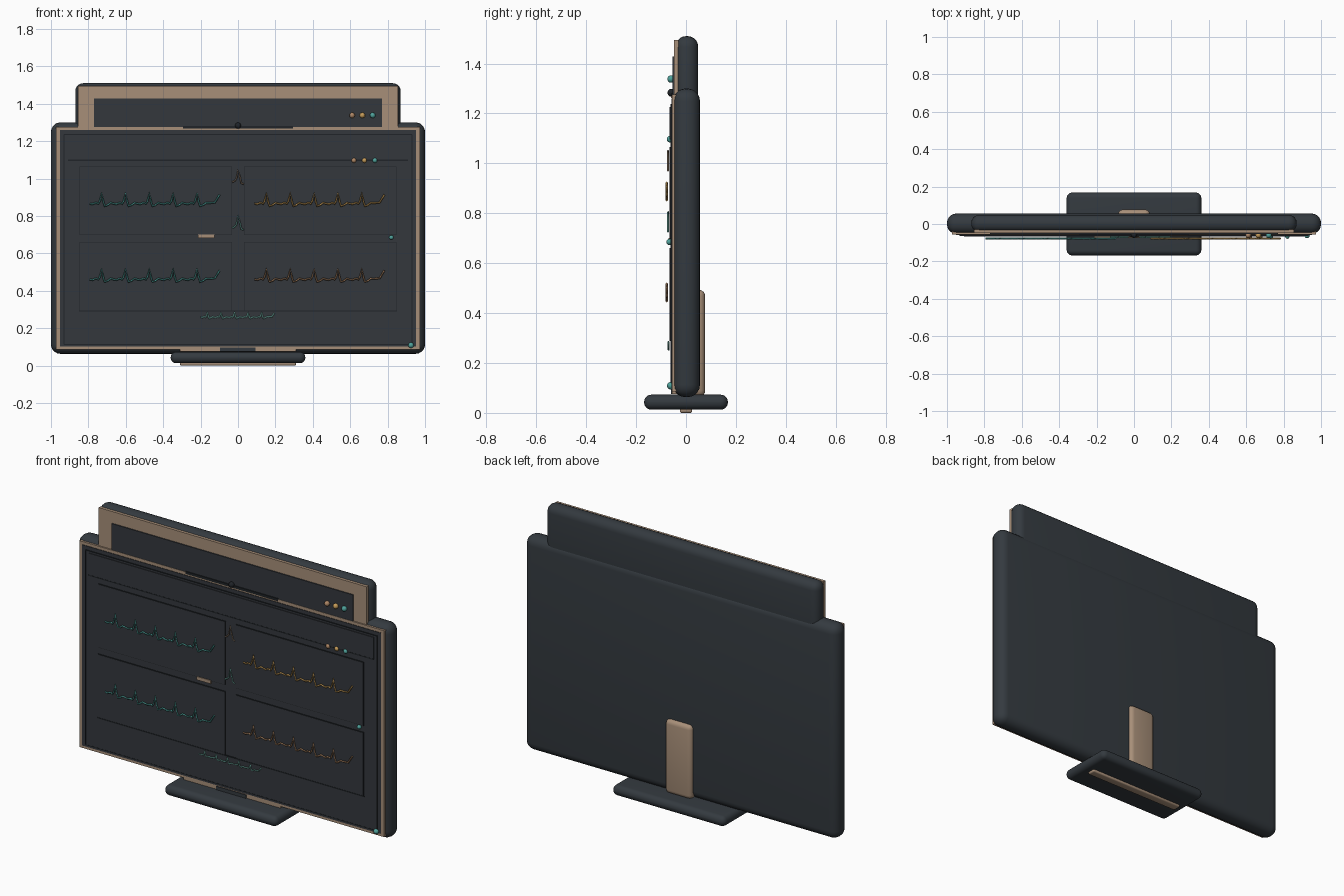
import bpy, bmesh, math
from mathutils import Vector

if "Cube" in bpy.data.objects:
    bpy.data.objects.remove(bpy.data.objects["Cube"])


def material(name, rgb):
    m = bpy.data.materials.new(name)
    m.diffuse_color = (*rgb, 1)
    m.use_nodes = True
    m.node_tree.nodes["Principled BSDF"].inputs["Base Color"].default_value = m.diffuse_color
    return m


SLATE = material("slate shell", (0.034, 0.042, 0.050))
SCREEN = material("dark screen", (0.034, 0.039, 0.046))
BLACK = material("charcoal", (0.014, 0.017, 0.021))
TAN = material("warm tan", (0.39, 0.275, 0.19))
TEAL = material("teal", (0.08, 0.36, 0.33))
AMBER = material("amber", (0.56, 0.33, 0.10))
COPPER = material("copper", (0.42, 0.24, 0.13))
MINT = material("mint", (0.22, 0.58, 0.50))


def finish(bm, name, mat, smooth=False):
    me = bpy.data.meshes.new(name)
    bm.to_mesh(me)
    bm.free()
    me.materials.append(mat)
    ob = bpy.data.objects.new(name, me)
    bpy.context.collection.objects.link(ob)
    if smooth:
        bpy.context.view_layer.objects.active = ob
        bpy.ops.object.select_all(action='DESELECT')
        ob.select_set(True)
        bpy.ops.object.shade_smooth_by_angle(angle=math.radians(35))
    return ob


def box(name, mat, x, y, z, bevel=0, segments=5):
    """Box from (min, max) ranges, with optional rounded edges."""
    bm = bmesh.new()
    bmesh.ops.create_cube(bm, size=1)
    lo, hi = Vector((x[0], y[0], z[0])), Vector((x[1], y[1], z[1]))
    for v in bm.verts:
        v.co = Vector([(a + b) / 2 + c * (b - a) for a, b, c in zip(lo, hi, v.co)])
    if bevel:
        bmesh.ops.bevel(bm, geom=bm.edges[:], offset=bevel, segments=segments,
                        profile=0.5, affect='EDGES', clamp_overlap=True)
    return finish(bm, name, mat, bevel > 0)


def ball(name, mat, x, y, z, r):
    bm = bmesh.new()
    bmesh.ops.create_uvsphere(bm, u_segments=16, v_segments=10, radius=r)
    bmesh.ops.translate(bm, verts=bm.verts, vec=(x, y, z))
    return finish(bm, name, mat, True)


def wire(name, mat, points, y, r):
    """Thin tube through (x, z) points."""
    cu = bpy.data.curves.new(name, 'CURVE')
    cu.dimensions = '3D'
    cu.bevel_depth = r
    cu.bevel_resolution = 0
    cu.use_fill_caps = True
    sp = cu.splines.new('POLY')
    sp.points.add(len(points) - 1)
    for p, (px, pz) in zip(sp.points, points):
        p.co = (px, y, pz, 1)
    cu.materials.append(mat)
    ob = bpy.data.objects.new(name, cu)
    bpy.context.collection.objects.link(ob)
    return ob


# One beat of the pulse trace: (fraction of the period, height)
BEAT = [(0, 0.05), (0.12, 0.0), (0.22, 0.10), (0.30, 0.12), (0.36, 0.02),
        (0.43, 0.30), (0.50, 1.0), (0.57, 0.25), (0.63, -0.18), (0.75, -0.08), (0.88, 0.12)]


def trace(name, mat, x0, period, beats, z, height, y, r):
    pts = [(x0 + (i + f) * period, z + h * height) for i in range(beats) for f, h in BEAT]
    pts += [(x0 + (beats + f) * period, z + h * height) for f, h in ((0, 0.1), (0.25, 0.15), (0.45, 0.85))]
    return wire(name, mat, pts, y, r)


# Main housing and the second panel behind it
box("main_housing", SLATE, (-1, 1), (-0.052, 0.056), (0.063, 1.3), 0.05)
box("rear_housing", SLATE, (-0.87, 0.87), (-0.042, 0.049), (1.1, 1.51), 0.043)
box("rear_bezel", TAN, (-0.855, 0.855), (-0.048, -0.03), (1.2, 1.495))
box("rear_screen", SCREEN, (-0.77, 0.77), (-0.054, -0.04), (1.2, 1.428))

# Front bezel and layered screen
box("front_bezel", TAN, (-0.972, 0.972), (-0.056, -0.03), (0.086, 1.276))
box("bezel_bottom_bar", TAN, (-0.31, 0.31), (-0.056, -0.03), (0.076, 0.1))
box("screen_surround", SCREEN, (-0.953, 0.953), (-0.059, -0.045), (0.101, 1.259))


def outline(name, x, z, y, w=0.005):
    """Thin dark frame around a screen region."""
    for i, xx in enumerate(x):
        box(f"{name}_side_{i}", BLACK, (xx - w / 2, xx + w / 2), (y - 0.001, y + 0.003), z)
    for i, zz in enumerate(z):
        box(f"{name}_edge_{i}", BLACK, x, (y - 0.001, y + 0.003), (zz - w / 2, zz + w / 2))


box("screen_glass", SCREEN, (-0.93, 0.93), (-0.062, -0.05), (0.113, 1.235))
outline("screen_outline", (-0.93, 0.93), (0.113, 1.235), -0.062)
box("header_bar", SCREEN, (-0.91, 0.91), (-0.066, -0.055), (1.1, 1.225))
box("header_line", BLACK, (-0.91, 0.91), (-0.067, -0.06), (1.095, 1.101))

# Four chart panels with traces
panels = [(-1, 0.70, TEAL, "upper_left"), (1, 0.70, AMBER, "upper_right"),
          (-1, 0.295, TEAL, "lower_left"), (1, 0.295, COPPER, "lower_right")]
for side, z, mat, label in panels:
    xs = sorted((side * 0.035, side * 0.845))
    box(f"{label}_panel", SCREEN, xs, (-0.067, -0.055), (z, z + 0.362))
    box(f"{label}_panel_rim", BLACK, (xs[0] - 0.003, xs[1] + 0.003), (-0.0655, -0.055),
        (z - 0.003, z + 0.365))
    trace(f"{label}_trace", mat, -0.793 if side < 0 else 0.088, 0.1275, 5,
          z + 0.163, 0.06, -0.077, 0.005)
box("lower_line", BLACK, (-0.85, 0.85), (-0.067, -0.06), (0.288, 0.294))
trace("footer_trace", MINT, -0.2, 0.0725, 5, 0.257, 0.028, -0.07, 0.004)

# Single pulses between the panels
PULSE = [(-0.03, 0.01), (-0.017, 0.018), (-0.008, 0.03), (0, 0.08), (0.01, 0.04),
         (0.018, 0.005), (0.03, 0.0)]
for label, mat, z in (("upper", TAN, 0.97), ("lower", MINT, 0.725)):
    wire(f"{label}_pulse", mat, [(x, z + h) for x, h in PULSE], -0.072, 0.004)
box("label_bar", TAN, (-0.215, -0.125), (-0.071, -0.062), (0.682, 0.701))

# Indicator lights
for i, mat in enumerate((COPPER, AMBER, TEAL)):
    ball(f"rear_light_{i}", mat, 0.61 + 0.055 * i, -0.06, 1.338, 0.015)
    ball(f"header_light_{i}", mat, 0.62 + 0.056 * i, -0.064, 1.097, 0.013)
ball("side_light", TEAL, 0.82, -0.067, 0.685, 0.012)
ball("power_light", TEAL, 0.925, -0.061, 0.109, 0.015)

# Camera and trim strips
box("camera_strip", BLACK, (-0.295, 0.295), (-0.059, -0.04), (1.267, 1.281))
box("camera_strip_tan", TAN, (0.19, 0.29), (-0.0605, -0.05), (1.262, 1.267))
ball("camera", BLACK, 0, -0.058, 1.283, 0.016)
box("chin_plate", SLATE, (-0.097, 0.093), (-0.061, -0.03), (0.076, 0.096))

# Rear support and foot
box("rear_support", TAN, (-0.085, 0.085), (0.0, 0.077), (0.065, 0.493), 0.025, 4)
box("base", SLATE, (-0.36, 0.36), (-0.168, 0.168), (0.013, 0.073), 0.029)
box("base_underside_strip", TAN, (-0.31, 0.31), (-0.025, 0.025), (0.0, 0.03), 0.008, 3)
